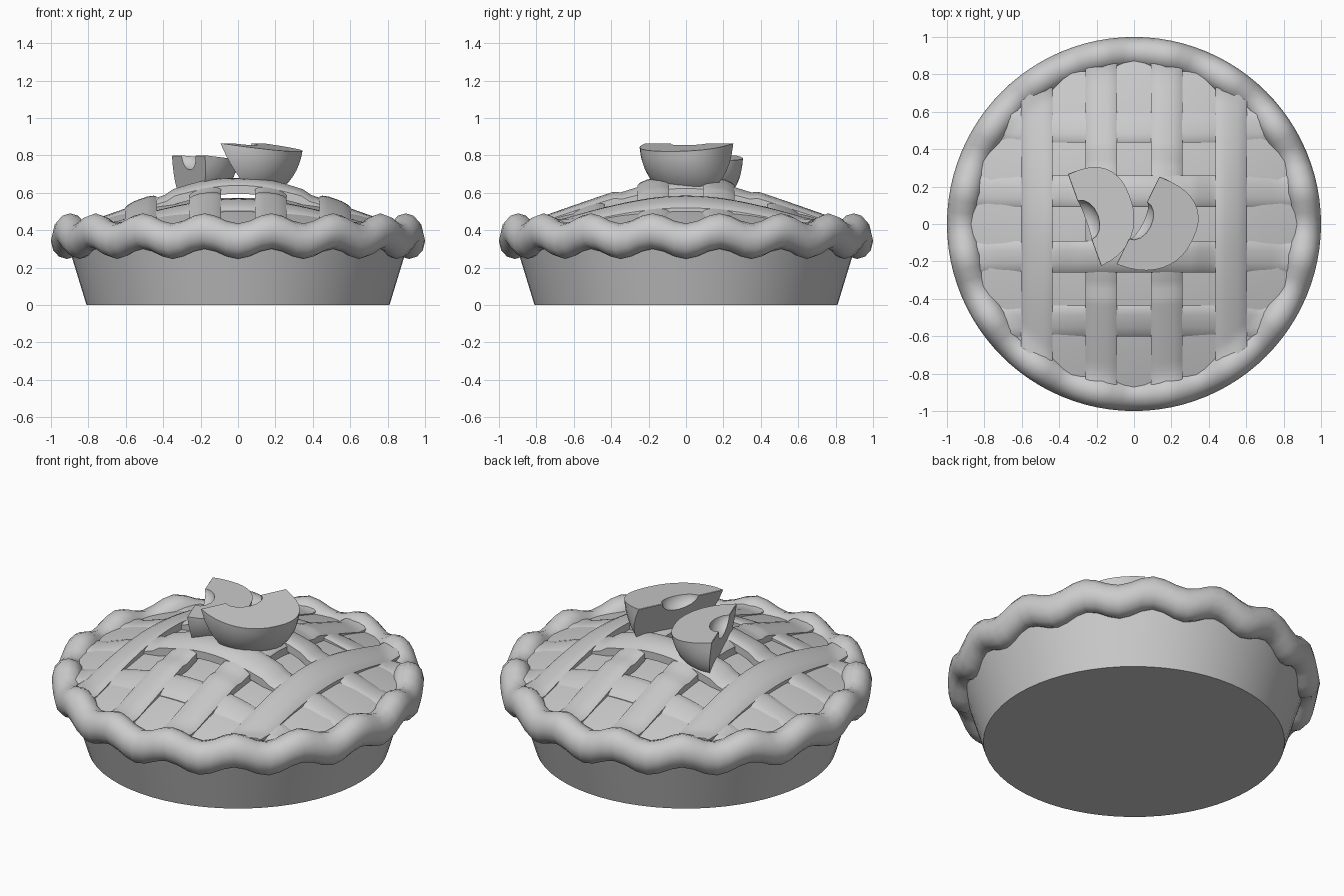
import bpy, bmesh, math
from mathutils import Vector

if "Cube" in bpy.data.objects:
    bpy.data.objects.remove(bpy.data.objects["Cube"])

grey = bpy.data.materials.new("plain_grey")
grey.use_nodes = True
colour = (0.6, 0.6, 0.6, 1)
grey.diffuse_color = colour
grey.node_tree.nodes["Principled BSDF"].inputs["Base Color"].default_value = colour


def finish(name, bm, angle=40):
    bmesh.ops.remove_doubles(bm, verts=bm.verts, dist=1e-5)
    bmesh.ops.recalc_face_normals(bm, faces=bm.faces)
    mesh = bpy.data.meshes.new(name)
    bm.to_mesh(mesh)
    bm.free()
    mesh.materials.append(grey)
    ob = bpy.data.objects.new(name, mesh)
    bpy.context.collection.objects.link(ob)
    bpy.ops.object.select_all(action='DESELECT')
    bpy.context.view_layer.objects.active = ob
    ob.select_set(True)
    bpy.ops.object.shade_smooth_by_angle(angle=math.radians(angle))


def skin(bm, rings, closed=False):
    """Join rings of points with quads."""
    rows = [[bm.verts.new(p) for p in ring] for ring in rings]
    n = len(rows[0])
    for i in range(len(rows) if closed else len(rows) - 1):
        a, b = rows[i], rows[(i + 1) % len(rows)]
        for j in range(n):
            k = (j + 1) % n
            bm.faces.new((a[j], a[k], b[k], b[j]))
    if not closed:
        bm.faces.new(rows[0])
        bm.faces.new(rows[-1])


def lathe(name, profile, steps=64):
    bm = bmesh.new()
    rings = []
    for r, z in profile:
        rings.append([(r * math.cos(math.tau * i / steps), r * math.sin(math.tau * i / steps), z)
                      for i in range(steps)])
    skin(bm, rings)
    finish(name, bm)


# Dish and domed filling
lathe("dish", [(0.81, 0), (0.92, 0.36)])
lathe("filling", [(0.9, 0.34)] + [(r, 0.575 - 0.2 * r * r) for r in (0.88, 0.7, 0.5, 0.3, 0.1)])

# Wavy crust rim
bm = bmesh.new()
rings = []
for i in range(96):
    a = math.tau * i / 96
    z = 0.368 - 0.027 * math.cos(16 * a)
    ring = []
    for j in range(12):
        t = math.tau * j / 12
        r = 0.915 + 0.085 * math.cos(t)
        ring.append((r * math.cos(a), r * math.sin(a), z + 0.095 * math.sin(t)))
    rings.append(ring)
skin(bm, rings, closed=True)
finish("crust_rim", bm, 60)


def dome(r):
    """Flat-topped cone with a soft shoulder, levelling off on the rim."""
    d = r - 0.2
    return max(0.672 - 0.18 * (d + math.sqrt(d * d + 0.004)), 0.448)


# Woven lattice strips draped over the dome and trimmed to a circle
def strip(name, offset, along_y):
    bm = bmesh.new()
    rings = []
    inner = abs(offset) < 0.3
    for i in range(41):
        s = i / 20 - 1
        top, under = [], []
        for u in (-1, -0.8, -0.4, 0, 0.4, 0.8, 1):
            c = offset + u * 0.085
            m = s * min(0.87, math.sqrt(0.89 ** 2 - c * c))
            # Long strips pass over, except where the inner ones dip at the middle
            over = 0.012 if along_y else -0.004
            if inner and abs(m) < 0.35:
                over = -0.004 if along_y else 0.012
            z = dome(math.hypot(c, m)) + over - 0.018 * u ** 4
            x, y = (c, m) if along_y else (m, c)
            top.append((x, y, z))
            under.append((x, y, z - 0.045))
        rings.append(top + under[::-1])
    skin(bm, rings)
    finish(name, bm)


for i, c in enumerate((-0.52, -0.175, 0.175, 0.52)):
    strip(f"long_strip_{i + 1}", c, True)
    strip(f"cross_strip_{i + 1}", c, False)


# Fruit wedges: a cored profile swept part way around its own axis
def wedge(name, centre, axis, out, radius, start, end):
    bm = bmesh.new()
    axis, out = Vector(axis).normalized(), Vector(out).normalized()
    down = Vector((0, 0, -1))
    profile = []
    for i in range(21):
        t = math.pi * i / 20
        c, s = math.cos(t), math.sin(t)
        profile.append((math.copysign(abs(c) ** 0.85, c) * 0.26 + 0.035 * s,
                        0.003 + radius * s ** 0.85))
    profile += [(-0.11 * math.cos(math.pi * i / 8), 0.003 + 0.075 * math.sin(math.pi * i / 8))
                for i in range(9)]
    rings = []
    for k in range(9):
        a = math.radians(start + (end - start) * k / 8)
        d = out * math.cos(a) + down * math.sin(a)
        rings.append([Vector(centre) + axis * t + d * r for t, r in profile])
    skin(bm, rings)
    finish(name, bm, 35)


wedge("left_fruit_wedge", (0.02, 0.02, 0.865), (0.44, 0.9, 0), (0.9, -0.44, 0), 0.31, 8, 66)
wedge("right_fruit_wedge", (-0.265, 0.02, 0.8), (-0.34, 0.94, 0), (0.94, 0.34, 0), 0.27, 6, 84)
